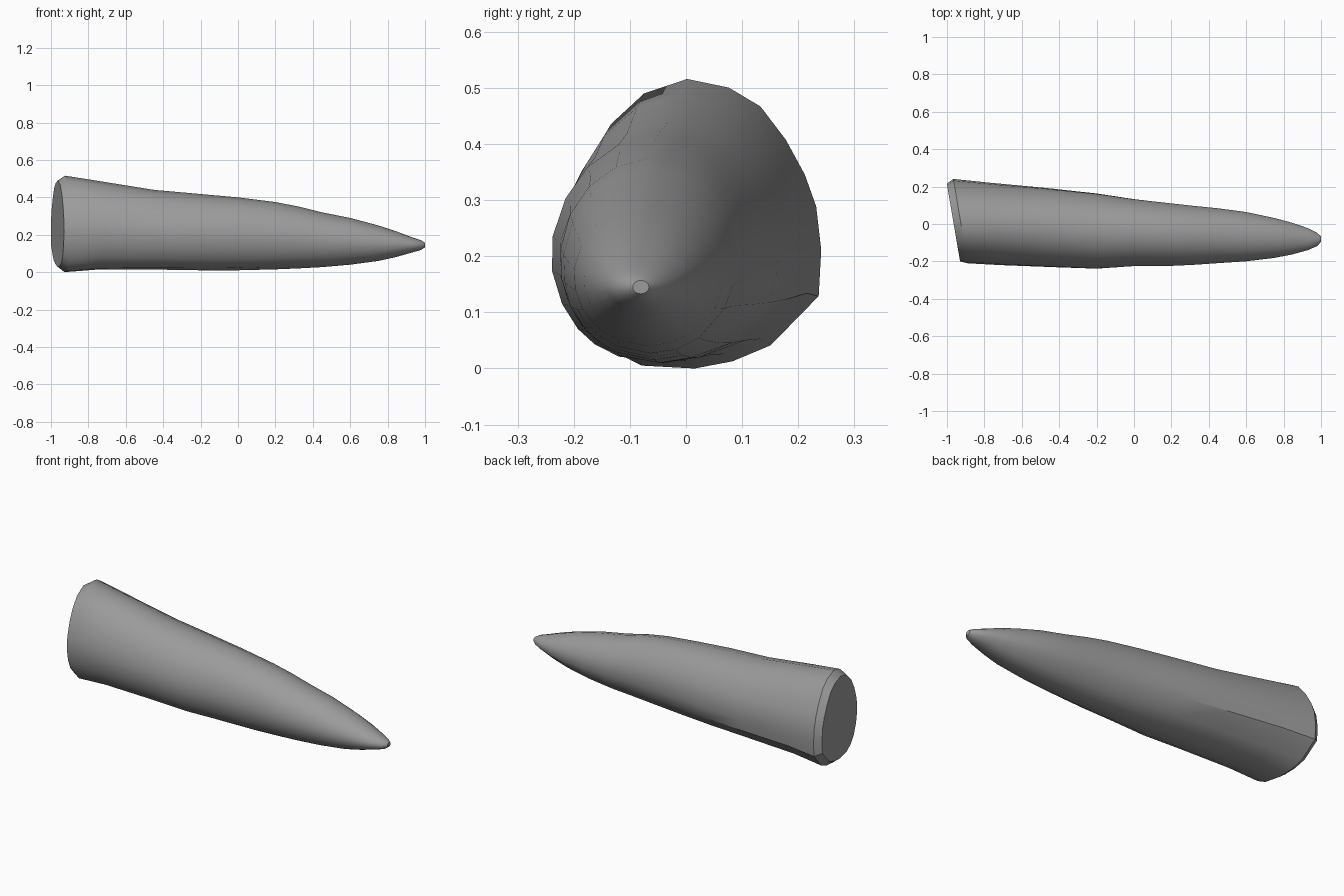
import bpy, bmesh, math

if "Cube" in bpy.data.objects:
    bpy.data.objects.remove(bpy.data.objects["Cube"])

# Unit outline of the wide end (y, z in -1..1), counter-clockwise seen from +x
OUTLINE = [(1, -.18), (.98, -.5), (.6, -.84), (.3, -.95), (0, -1), (-.42, -.98),
           (-.65, -.88), (-.8, -.74), (-.93, -.5), (-1, -.2), (-.97, .1), (-.84, .42),
           (-.66, .69), (-.4, .9), (-.06, 1), (.27, .94), (.52, .81), (.72, .58),
           (.87, .34), (.96, .12)]

# Stations along the tusk-like body: x, ymin, ymax, zmin, zmax
STATIONS = [
    (-.964, -.2, .215, .03, .49),
    (-.925, -.21, .241, .0, .516),
    (-.75, -.22, .222, .014, .488),
    (-.45, -.232, .193, .014, .44),
    (-.2, -.241, .165, .01, .418),
    (0, -.227, .135, .01, .40),
    (.2, -.225, .112, .015, .375),
    (.32, -.219, .098, .02, .352),
    (.45, -.21, .085, .027, .32),
    (.6, -.2, .065, .04, .29),
    (.75, -.182, .033, .06, .25),
    (.85, -.162, .006, .082, .217),
    (.93, -.14, -.022, .105, .187),
    (.98, -.118, -.048, .119, .17),
    (1, -.095, -.066, .133, .157),
]

bm = bmesh.new()
rings = []
for x, y0, y1, z0, z1 in STATIONS:
    # shear of the slanted cut fades out away from the wide end
    shear = .17 * max(0, min(1, (-.2 - x) / .7))
    blend = max(0, min(1, (x + .9) / 1.2))      # outline turns into an ellipse
    ring = []
    for u, v in OUTLINE:
        r = math.hypot(u, v)
        u2 = u + (u / r - u) * blend
        v2 = v + (v / r - v) * blend
        y = (y0 + y1) / 2 + u2 * (y1 - y0) / 2
        z = (z0 + z1) / 2 + v2 * (z1 - z0) / 2
        s = .17 if x < -.9 else shear
        ring.append(bm.verts.new((x - s * y, y, z)))
    rings.append(ring)

# Skin between the rings and the two end caps
n = len(OUTLINE)
for a, b in zip(rings, rings[1:]):
    for i in range(n):
        j = (i + 1) % n
        bm.faces.new((a[i], a[j], b[j], b[i]))
bm.faces.new(rings[0])
bm.faces.new(rings[-1])
bmesh.ops.recalc_face_normals(bm, faces=bm.faces)

mesh = bpy.data.meshes.new("tapered_body")
bm.to_mesh(mesh)
bm.free()
body = bpy.data.objects.new("tapered_body", mesh)
bpy.context.collection.objects.link(body)
bpy.context.view_layer.objects.active = body
body.select_set(True)
bpy.ops.object.shade_smooth_by_angle(angle=math.radians(30))

# Dark grey surface
mat = bpy.data.materials.new("dark_grey")
mat.diffuse_color = (.33, .33, .33, 1)
mat.use_nodes = True
mat.node_tree.nodes["Principled BSDF"].inputs["Base Color"].default_value = mat.diffuse_color
mesh.materials.append(mat)
